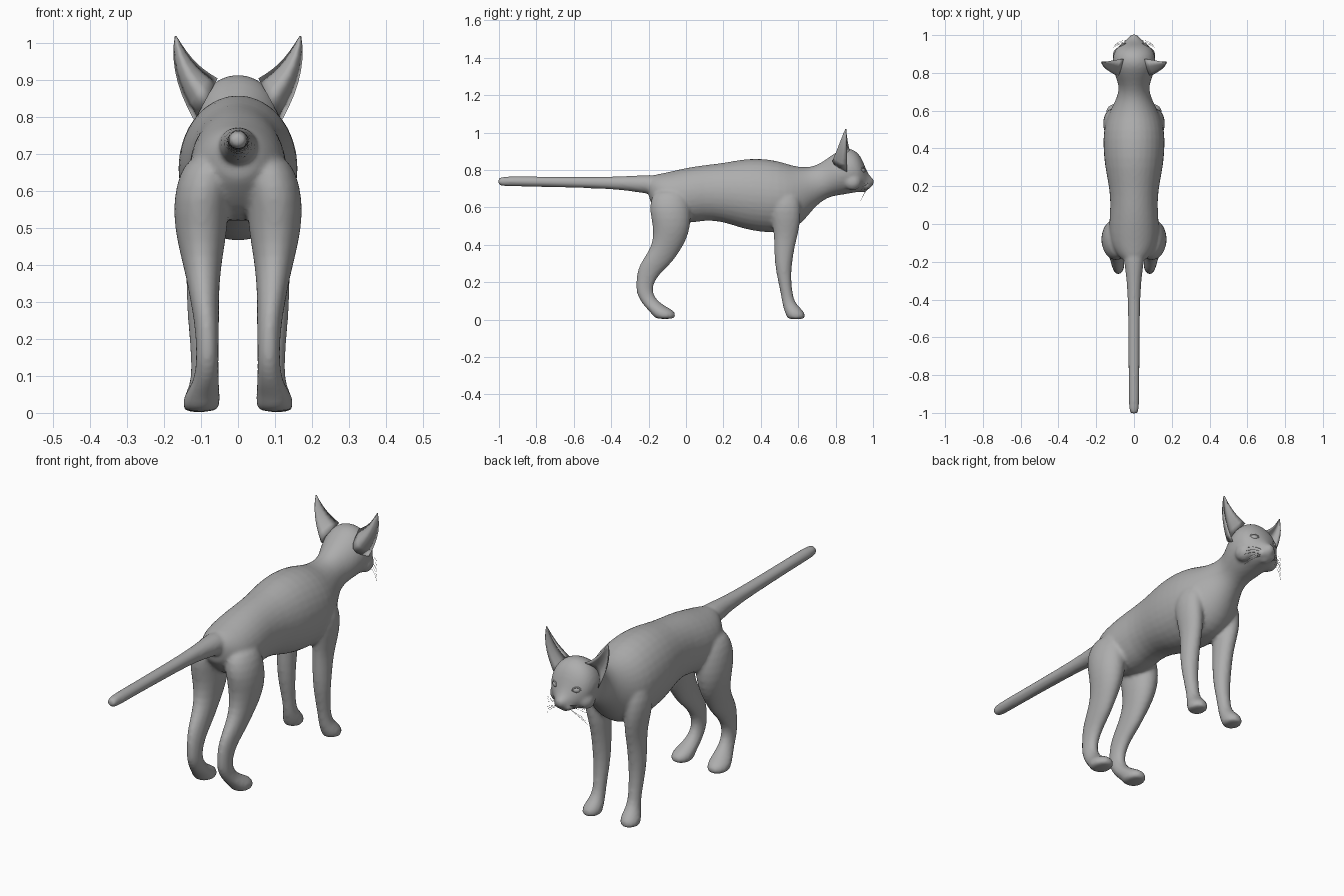
import bpy, bmesh, math
from mathutils import Vector, Matrix

if "Cube" in bpy.data.objects:
    bpy.data.objects.remove(bpy.data.objects["Cube"])

grey = bpy.data.materials.new("grey")
grey.diffuse_color = (0.42, 0.42, 0.42, 1)
grey.use_nodes = True
grey.node_tree.nodes["Principled BSDF"].inputs["Base Color"].default_value = grey.diffuse_color


def make_object(name, bm):
    bmesh.ops.recalc_face_normals(bm, faces=bm.faces[:])
    for f in bm.faces:
        f.smooth = True
    me = bpy.data.meshes.new(name)
    bm.to_mesh(me)
    bm.free()
    me.materials.append(grey)
    ob = bpy.data.objects.new(name, me)
    bpy.context.collection.objects.link(ob)
    return ob


def skin(bm, rings):
    """Bridge closed rings of points into a capped tube."""
    vs = [[bm.verts.new(p) for p in r] for r in rings]
    n = len(vs[0])
    for a, b in zip(vs, vs[1:]):
        for i in range(n):
            bm.faces.new((a[i], a[(i + 1) % n], b[(i + 1) % n], b[i]))
    bm.faces.new(vs[0][::-1])
    bm.faces.new(vs[-1])


def loft_y(bm, sections, n=16):
    """Sections (y, z centre, half width, half height)."""
    ang = [2 * math.pi * i / n for i in range(n)]
    skin(bm, [[(rx * math.cos(a), y, z + rz * math.sin(a)) for a in ang]
              for y, z, rx, rz in sections])


def loft_z(bm, sections, side, n=16):
    """Sections (z, x centre, y centre, half width, half depth)."""
    ang = [2 * math.pi * i / n for i in range(n)]
    skin(bm, [[(side * (x + rx * math.cos(a)), y + ry * math.sin(a), z) for a in ang]
              for z, x, y, rx, ry in sections])


def ball(bm, centre, scale, turn=0):
    m = Matrix.Translation(centre) @ Matrix.Rotation(turn, 4, 'Z') @ Matrix.Diagonal((*scale, 1))
    bmesh.ops.create_uvsphere(bm, u_segments=16, v_segments=10, radius=1, matrix=m)


# Torso, neck and head
trunk = [
    (-.20, .70, .045, .055), (-.185, .695, .07, .075), (-.15, .68, .10, .10),
    (-.10, .66, .13, .13), (0, .66, .137, .155), (.10, .68, .125, .15),
    (.20, .68, .135, .16), (.30, .672, .157, .19), (.40, .665, .167, .202),
    (.50, .655, .165, .197), (.57, .65, .145, .175), (.63, .67, .113, .147),
    (.68, .705, .088, .115), (.73, .74, .08, .105), (.78, .77, .10, .112),
    (.83, .79, .116, .127), (.88, .797, .117, .124), (.92, .787, .104, .108),
    (.945, .77, .08, .085), (.965, .742, .05, .053), (.985, .734, .032, .032),
    (1.0, .737, .018, .018), (1.005, .738, .01, .01)]
tail = [
    (-1.005, .738, .012, .012), (-1.0, .738, .021, .02), (-.98, .739, .028, .027),
    (-.9, .739, .029, .028), (-.65, .735, .03, .029), (-.4, .731, .033, .033),
    (-.28, .727, .041, .043), (-.2, .722, .055, .053), (-.1, .72, .06, .055)]
rear_leg = [
    (.70, .075, -.08, .05, .08), (.65, .085, -.085, .075, .105),
    (.58, .10, -.085, .076, .113), (.50, .10, -.075, .074, .102),
    (.42, .098, -.088, .057, .09), (.36, .094, -.12, .046, .084),
    (.30, .09, -.162, .039, .086), (.25, .085, -.20, .035, .064),
    (.19, .083, -.222, .031, .046), (.14, .083, -.222, .031, .044),
    (.10, .085, -.198, .033, .047), (.07, .09, -.165, .041, .057),
    (.045, .098, -.128, .05, .07), (.02, .10, -.115, .052, .062),
    (.002, .10, -.112, .044, .05)]
front_leg = [
    (.70, .09, .53, .05, .07), (.62, .113, .53, .056, .085),
    (.54, .11, .535, .053, .08), (.46, .10, .535, .046, .067),
    (.40, .098, .527, .043, .057), (.30, .098, .52, .042, .047),
    (.22, .097, .525, .037, .037), (.14, .096, .538, .031, .032),
    (.09, .097, .548, .031, .035), (.06, .10, .568, .039, .047),
    (.035, .104, .583, .046, .054), (.015, .105, .588, .045, .05),
    (.001, .105, .588, .038, .044)]

bm = bmesh.new()
loft_y(bm, trunk)
loft_y(bm, tail)
for s in (-1, 1):
    loft_z(bm, rear_leg, s)
    loft_z(bm, front_leg, s)
    ball(bm, (s * .022, .962, .715), (.028, .024, .022))   # muzzle pads
    ball(bm, (s * .075, .89, .735), (.04, .05, .045))      # cheeks
ball(bm, (0, .945, .70), (.03, .028, .02))                 # chin
body = make_object("body", bm)
sub = body.modifiers.new("round", 'SUBSURF')
sub.levels = sub.render_levels = 1
fuse = body.modifiers.new("fuse", 'REMESH')
fuse.mode = 'VOXEL'
fuse.voxel_size = .009
fuse.use_smooth_shade = True
soft = body.modifiers.new("soften", 'SMOOTH')
soft.factor = .5
soft.iterations = 5

# Ears: cupped shells, open towards the front
inner, outer = Vector((.055, .875, .905)), Vector((.118, .86, .79))
bend, tip = Vector((.192, .862, .92)), Vector((.170, .855, 1.025))
for s, label in ((-1, "left"), (1, "right")):
    rings = []
    for k in range(8):
        t = k / 7 * .97
        a = inner.lerp(tip, t) + Vector((.004, 0, -.014)) * math.sin(math.pi * t)
        b = outer.lerp(bend, t).lerp(bend.lerp(tip, t), t)
        back = [a.lerp(b, u / 6) - Vector((0, .085 * (1 - t) ** .9 * math.sin(math.pi * u / 6), 0))
                for u in range(7)]
        cup = [a.lerp(b, u / 6) - Vector((0, .05 * (1 - t) * math.sin(math.pi * u / 6) - .003, 0))
               for u in range(5, 0, -1)]
        rings.append([(s * p.x, p.y, p.z) for p in back + cup])
    bm = bmesh.new()
    skin(bm, rings)
    make_object(label + "_ear", bm)

# Eyes with lids
for s, label in ((-1, "left"), (1, "right")):
    bm = bmesh.new()
    ball(bm, (s * .058, .943, .797), (.019, .013, .014), -s * .55)
    make_object(label + "_eye", bm)
    bm = bmesh.new()
    rim = []
    turn = Matrix.Rotation(-s * .55, 3, 'Z')
    for i in range(17):
        a = 2 * math.pi * i / 16
        d = Vector((math.cos(a), 0, math.sin(a)))
        c = Vector((d.x * .019, .006, d.z * .014))
        rim.append([Vector((s * .058, .941, .797)) + turn @
                    (c + d * .004 * math.cos(q) + Vector((0, .004 * math.sin(q), 0)))
                    for q in (0, math.pi / 2, math.pi, 3 * math.pi / 2)])
    skin(bm, rim)
    make_object(label + "_eyelid", bm)

# Nose
bm = bmesh.new()
ball(bm, (0, .99, .742), (.015, .01, .01))
make_object("nose", bm)

# Whiskers
for s, label in ((-1, "left"), (1, "right")):
    cu = bpy.data.curves.new(label + "_whiskers", 'CURVE')
    cu.dimensions = '3D'
    cu.bevel_depth = .0007
    cu.bevel_resolution = 0
    for i in range(6):
        sp = cu.splines.new('POLY')
        sp.points.add(4)
        for k, p in enumerate(sp.points):
            t = k / 4
            p.co = (s * (.03 + (.07 + .006 * (i % 3)) * t), .972 - .008 * (i % 3) - .035 * t * t + .012 * t,
                    .722 - .004 * i + (.03 - .014 * i) * t - .025 * t * t, 1)
    cu.materials.append(grey)
    bpy.context.collection.objects.link(bpy.data.objects.new(label + "_whiskers", cu))
